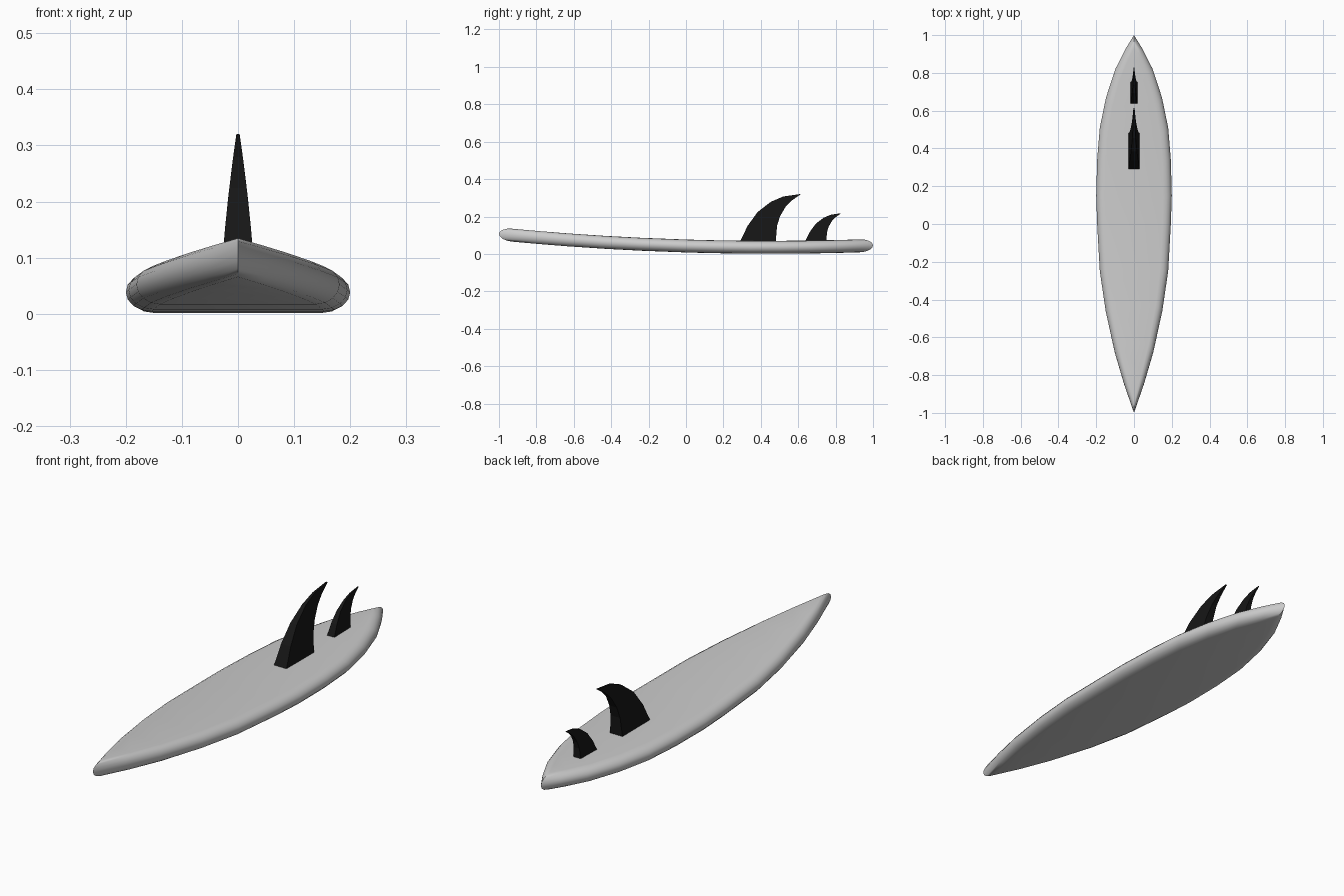
import bpy, bmesh, math

if "Cube" in bpy.data.objects:
    bpy.data.objects.remove(bpy.data.objects["Cube"])


def make_object(name, bm):
    bmesh.ops.remove_doubles(bm, verts=bm.verts, dist=1e-5)
    bmesh.ops.recalc_face_normals(bm, faces=bm.faces)
    mesh = bpy.data.meshes.new(name)
    bm.to_mesh(mesh)
    bm.free()
    obj = bpy.data.objects.new(name, mesh)
    bpy.context.collection.objects.link(obj)
    return obj


def add_face(bm, verts):
    # skip the collapsed faces at the pointed ends
    unique = []
    for v in verts:
        if all((v.co - u.co).length > 1e-6 for u in unique):
            unique.append(v)
    if len(unique) > 2:
        bm.faces.new(unique)


def rocker(y):
    return 0.0355 + 0.034 * (y - 0.45) ** 2


# Board: outline (y, half width) swept around a rounded rail, bent by the rocker
outline = [(-1, 0), (-0.85, 0.052), (-0.68, 0.102), (-0.46, 0.15), (-0.25, 0.181),
           (0, 0.195), (0.15, 0.2), (0.34, 0.195), (0.51, 0.181), (0.67, 0.148),
           (0.82, 0.099), (0.93, 0.043), (1, 0)]
steps = 8
bm = bmesh.new()
sections = []
for y, w in outline:
    ring = []
    for side in (1, -1):
        for j in range(steps + 1):
            a = side * (-math.pi / 2 + math.pi * j / steps)
            inset = 1 - math.cos(a)
            py = y * (1 - 0.07 * inset)
            px = side * w * (1 - 0.23 * inset)
            ring.append(bm.verts.new((px, py, rocker(py) + 0.0345 * math.sin(a))))
    sections.append(ring)
n = len(sections[0])
for s, t in zip(sections, sections[1:]):
    for j in range(n):
        k = (j + 1) % n
        add_face(bm, [s[j], s[k], t[k], t[j]])
board = make_object("board", bm)
bpy.context.view_layer.objects.active = board
board.select_set(True)
bpy.ops.object.shade_smooth_by_angle(angle=math.radians(45))

# Fins: rows of (leading y, leading z, trailing y, trailing z), measured from the base
black = bpy.data.materials.new("fin_black")
black.diffuse_color = (0.008, 0.008, 0.008, 1)
black.use_nodes = True
black.node_tree.nodes["Principled BSDF"].inputs["Base Color"].default_value = black.diffuse_color
rows = [(0, 0, 0.19, 0), (0.04, 0.082, 0.197, 0.083), (0.093, 0.155, 0.213, 0.133),
        (0.164, 0.21, 0.243, 0.184), (0.23, 0.238, 0.275, 0.216), (0.32, 0.251, 0.323, 0.25)]


def half_thickness(z):
    return max(0.002, 0.03 - 0.07 * z - 0.15 * z * z)


def fin(name, y0, scale):
    bm = bmesh.new()
    loops = []
    for ly, lz, ty, tz in rows:
        loops.append([bm.verts.new((sx * half_thickness(z) * scale, y0 + y * scale,
                                    0.069 + z * scale))
                      for sx, y, z in ((-1, ly, lz), (1, ly, lz), (1, ty, tz), (-1, ty, tz))])
    for s, t in zip(loops, loops[1:]):
        for j in range(4):
            k = (j + 1) % 4
            bm.faces.new([s[j], s[k], t[k], t[j]])
    bm.faces.new(loops[0])
    bm.faces.new(loops[-1])
    make_object(name, bm).data.materials.append(black)


fin("large_fin", 0.29, 1.0)
fin("small_fin", 0.638, 0.6 * 0.95 + 0.02)
